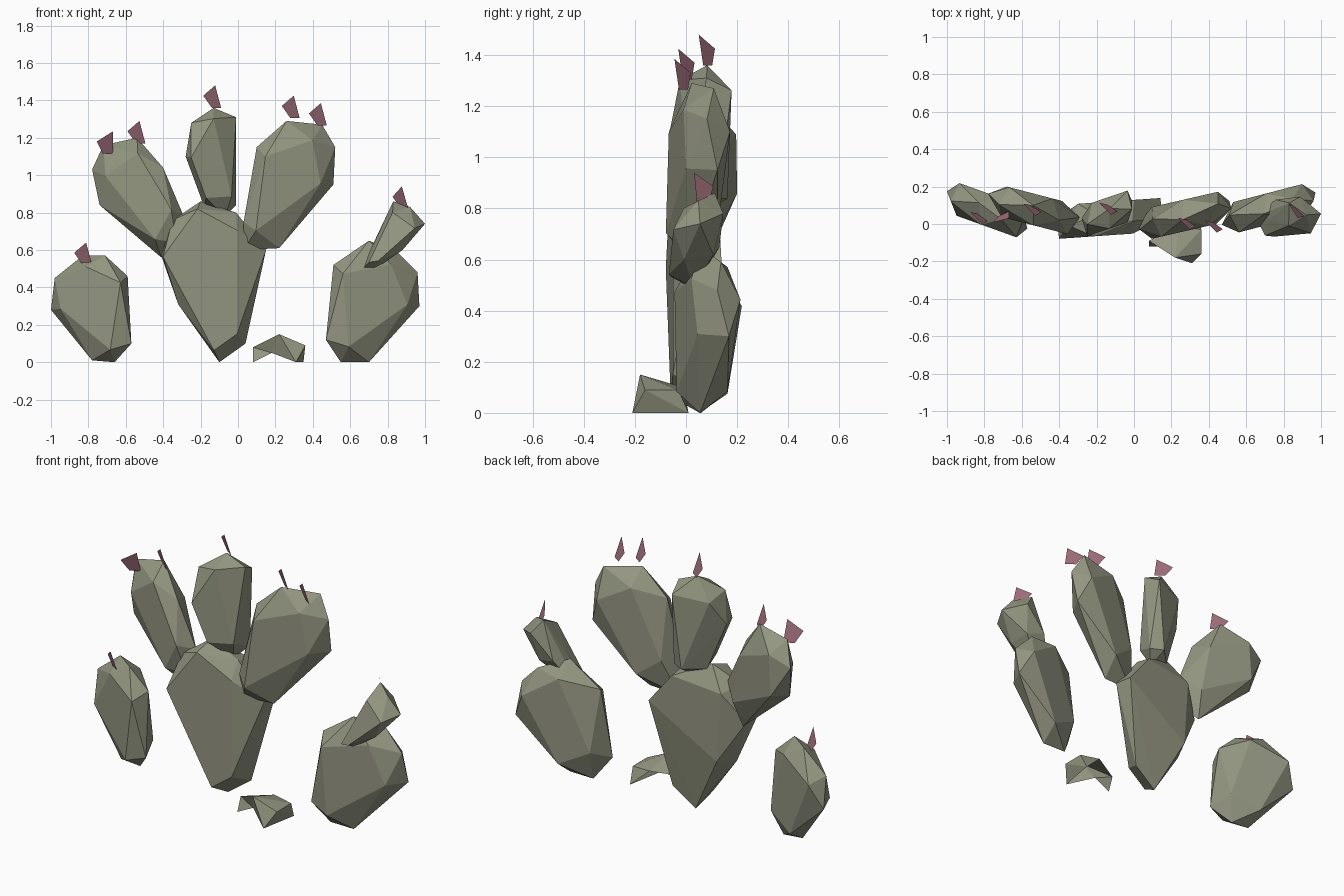
import bpy
import bmesh
from math import cos, sin, radians
from mathutils import Vector

cube = bpy.data.objects.get("Cube")
if cube:
    bpy.data.objects.remove(cube)


def material(name, color):
    mat = bpy.data.materials.new(name)
    mat.use_nodes = True
    mat.diffuse_color = color
    mat.node_tree.nodes["Principled BSDF"].inputs["Base Color"].default_value = color
    return mat


green = material("dusty green", (0.295, 0.305, 0.22, 1))
pink = material("dusty pink", (0.36, 0.16, 0.2, 1))


def finish(name, bm, mat):
    mesh = bpy.data.meshes.new(name)
    bm.to_mesh(mesh)
    bm.free()
    mesh.materials.append(mat)
    obj = bpy.data.objects.new(name, mesh)
    bpy.context.collection.objects.link(obj)
    return obj


def pad(name, outline, y, slope, thick, shrink=0.72, lean=0.0, skew=0.0):
    """Chiselled pad: an outline on a slanted plane, with offset facets front and back."""
    cx = sum(p[0] for p in outline) / len(outline)
    cz = sum(p[1] for p in outline) / len(outline)
    bm = bmesh.new()

    def add(x, z, offset):
        bm.verts.new((x, y + slope * (x - cx) + lean * (z - cz) + offset, z))

    for i, (x, z) in enumerate(outline):
        side = -1 if i % 2 == 0 else 1
        add(x, z, -side * thick * 0.25)
        add(cx + (x - cx) * shrink + side * skew, cz + (z - cz) * shrink, side * thick)
    hull = bmesh.ops.convex_hull(bm, input=bm.verts)
    loose = [g for g in hull["geom_interior"] if isinstance(g, bmesh.types.BMVert)]
    bmesh.ops.delete(bm, geom=loose, context='VERTS')
    bmesh.ops.recalc_face_normals(bm, faces=bm.faces)
    return finish(name, bm, green)


def bud(name, base, turn=0):
    """Thin leaning bud, narrow at the base and pointed at the top."""
    bm = bmesh.new()
    a = radians(turn - 45)
    verts = []
    for u, bend, z in [(-.03, -.005, 0), (.03, .005, 0), (.02, -.03, .12), (-.07, -.03, .065)]:
        offset = Vector((u * cos(a) - bend * sin(a), u * sin(a) + bend * cos(a), z))
        verts.append(bm.verts.new(Vector(base) + offset))
    bm.faces.new(verts[:3])
    bm.faces.new([verts[0], verts[2], verts[3]])
    return finish(name, bm, pink)


# Main plant: trunk and three upper pads
pad("trunk", [(-.10, 0), (-.32, .31), (-.41, .57), (-.35, .76), (-.2, .86),
              (-.01, .8), (.04, .73), (.15, .6), (.04, .1)],
    .03, .07, .09, .88, skew=.025)
pad("left_upper_pad", [(-.78, 1.03), (-.72, 1.16), (-.54, 1.2), (-.4, 1.04),
                       (-.29, .78), (-.33, .64), (-.41, .56), (-.74, .84)],
    .075, -.26, .085)
pad("middle_upper_pad", [(-.28, 1.1), (-.25, 1.28), (-.13, 1.36), (-.01, 1.31),
                         (-.01, .84), (-.07, .78), (-.18, .83)], .06, .34, .085, .8)
pad("right_upper_pad", [(.03, .6), (.22, .61), (.51, .95), (.52, 1.15), (.45, 1.27),
                        (.26, 1.29), (.1, 1.15), (.03, .75)], .045, .23, .085)

# Small plants at either side
pad("left_low_pad", [(-1, .28), (-.98, .45), (-.83, .57), (-.71, .57), (-.59, .46),
                     (-.57, .1), (-.66, 0), (-.78, .01)], .068, -.36, .09, .78)
pad("right_low_pad", [(.55, 0), (.7, 0), (.97, .3), (.96, .48), (.85, .59),
                      (.7, .65), (.51, .52), (.47, .12)], .08, .26, .085, .75)
pad("right_small_pad", [(.65, .48), (.73, .64), (.83, .86), (.92, .83), (1, .74),
                        (.88, .6), (.72, .49)], .04, -.15, .085, .7, lean=.27)

# Buds on the pad tips
buds = [(-.805, .035, .52), (-.695, .055, 1.115), (-.52, .08, 1.17), (-.115, .085, 1.36),
        (.305, .005, 1.305), (.45, -.01, 1.265), (.89, .065, .82)]
turns = [0, 60, 0, 0, 0, 0, -12]
for i, (base, turn) in enumerate(zip(buds, turns)):
    bud(f"bud_{i + 1}", base, turn)

# Broken open flake lying in front
points = {"tip": (.22, -.18, .15), "left": (.08, -.09, .08), "left_foot": (.08, -.12, 0),
          "arch": (.18, -.12, .05), "front_foot": (.31, -.21, 0), "right": (.36, -.16, .09),
          "right_foot": (.35, .01, 0), "right_back": (.36, -.03, .09), "back": (.24, -.01, .1)}
bm = bmesh.new()
v = {key: bm.verts.new(co) for key, co in points.items()}
for face in ("left left_foot arch", "left arch tip", "tip arch front_foot",
             "tip front_foot right", "right front_foot right_foot",
             "right right_foot right_back", "right_back right_foot back",
             "tip right right_back", "tip right_back back", "left tip back"):
    bm.faces.new([v[key] for key in face.split()])
finish("fallen_flake", bm, green)
